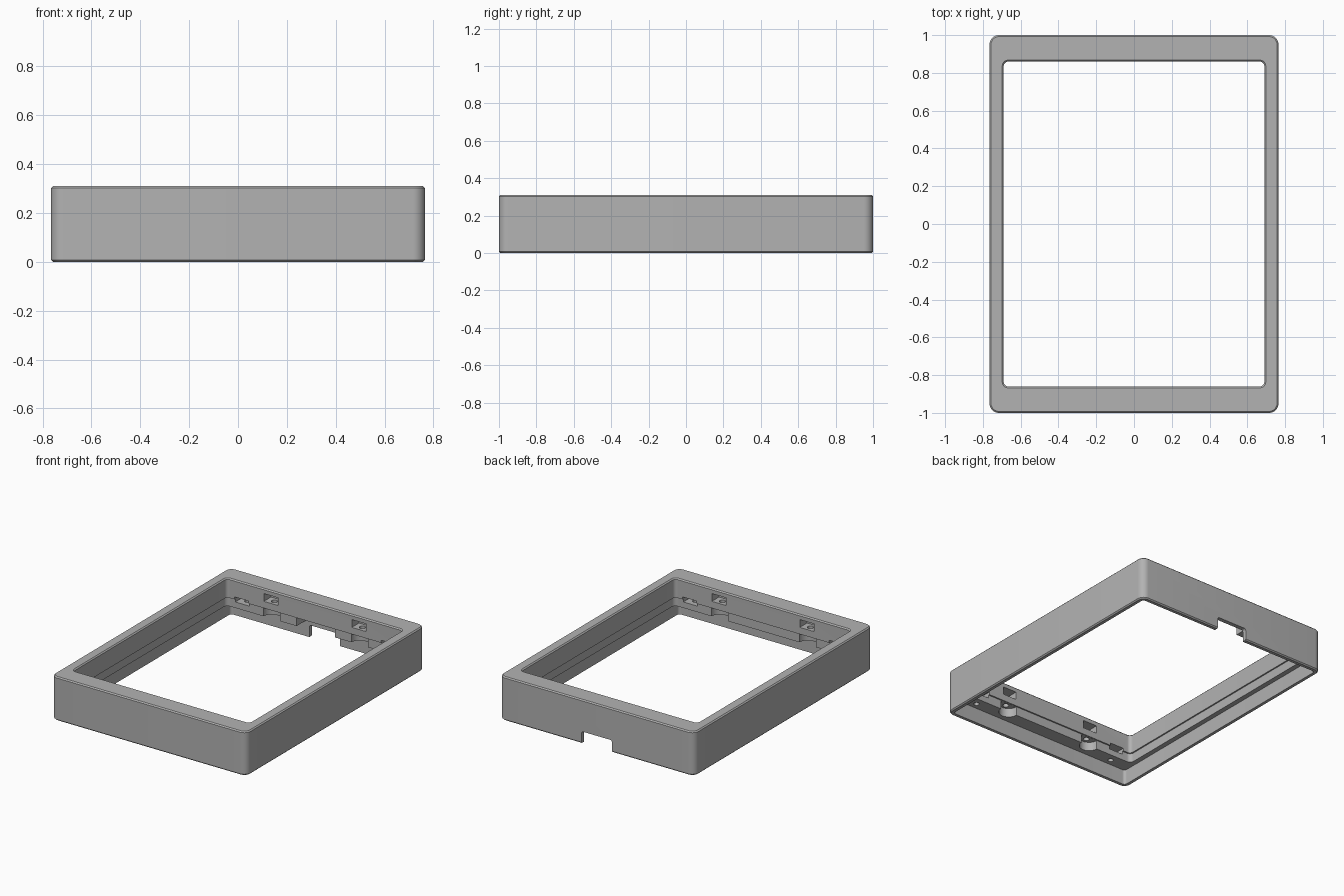
import bpy, bmesh, math
from mathutils import Matrix, Vector

if "Cube" in bpy.data.objects:
    bpy.data.objects.remove(bpy.data.objects["Cube"], do_unlink=True)

grey = bpy.data.materials.new("plain grey")
grey.use_nodes = True
colour = (0.45, 0.45, 0.45, 1)
grey.diffuse_color = colour
grey.node_tree.nodes["Principled BSDF"].inputs["Base Color"].default_value = colour


def make_object(name, bm):
    bmesh.ops.recalc_face_normals(bm, faces=bm.faces)
    mesh = bpy.data.meshes.new(name)
    bm.to_mesh(mesh)
    bm.free()
    mesh.materials.append(grey)
    obj = bpy.data.objects.new(name, mesh)
    bpy.context.collection.objects.link(obj)
    return obj


def rounded_ring(bm, hx, hy, r, z, steps=8):
    ring = []
    for corner, (sx, sy) in enumerate([(1, 1), (-1, 1), (-1, -1), (1, -1)]):
        for i in range(steps + 1):
            a = math.pi / 2 * (corner + i / steps)
            ring.append(bm.verts.new((sx * (hx - r) + r * math.cos(a),
                                      sy * (hy - r) + r * math.sin(a), z)))
    return ring


# Frame body: stepped wall section carried round the rectangle
section = [  # half width, half depth, corner radius, height
    (.757, .992, .042, 0), (.765, 1, .05, .008),
    (.765, 1, .05, .302), (.757, .992, .042, .31),
    (.698, .868, .033, .31), (.69, .86, .025, .302),
    (.69, .86, .025, .172), (.7, .87, .03, .172),
    (.7, .87, .03, .108), (.735, .97, .02, .108), (.735, .97, .02, 0),
]
bm = bmesh.new()
rings = [rounded_ring(bm, *s) for s in section]
for a, b in zip(rings, rings[1:] + rings[:1]):
    for i in range(len(a)):
        j = (i + 1) % len(a)
        bm.faces.new((a[i], a[j], b[j], b[i]))
frame = make_object("frame", bm)


def add_box(bm, x0, x1, y0, y1, z0, z1):
    size = Vector((x1 - x0, abs(y1 - y0), z1 - z0))
    centre = Vector((x0 + x1, y0 + y1, z0 + z1)) / 2
    bmesh.ops.create_cube(bm, size=1, matrix=Matrix.Translation(centre) @ Matrix.Diagonal(size.to_4d()))


def add_cylinder(bm, x, y, r, z0, z1):
    bmesh.ops.create_cone(bm, cap_ends=True, segments=24, radius1=r, radius2=r, depth=z1 - z0,
                          matrix=Matrix.Translation((x, y, (z0 + z1) / 2)))


def add_bay(bm, x, side, r, z0, z1):
    """Round-ended bay open towards the middle of the frame."""
    outline = [(x + r, .8), (x - r, .8)]
    outline += [(x - r * math.cos(math.pi * i / 16), .87 + r * math.sin(math.pi * i / 16))
                for i in range(17)]
    face = bm.faces.new([bm.verts.new((px, side * py, z0)) for px, py in outline])
    up = bmesh.ops.extrude_face_region(bm, geom=[face])["geom"]
    bmesh.ops.translate(bm, vec=(0, 0, z1 - z0),
                        verts=[v for v in up if isinstance(v, bmesh.types.BMVert)])


def cut(name, bm):
    cutter = make_object(name, bm)
    cutter.hide_render = True
    mod = frame.modifiers.new(name, "BOOLEAN")
    mod.operation = "DIFFERENCE"
    mod.solver = "EXACT"
    mod.object = cutter
    bpy.context.view_layer.objects.active = frame
    bpy.ops.object.modifier_apply(modifier=name)
    bpy.data.objects.remove(cutter, do_unlink=True)


# Nut slots, screw bays and screw holes in both end rails
slots, bays, holes = bmesh.new(), bmesh.new(), bmesh.new()
for side in (-1, 1):
    for x in (-.345, .345):
        add_box(slots, x - .055, x + .055, side * .8, side * .94, .22, .275)
        add_bay(bays, x, side, .065, .05, .171)
        add_cylinder(holes, x, side * .9, .02, .15, .25)
    for x in (-.575, .575):
        add_box(slots, x - .055, x + .055, side * .8, side * .96, .15, .19)
        add_cylinder(holes, x, side * .925, .018, .09, .17)
cut("nut_slots", slots)
cut("screw_bays", bays)
cut("screw_holes", holes)

# Cable notch in the back wall with a wider pocket behind it
notch = bmesh.new()
add_box(notch, -.12, .12, .9, 1.1, -.1, .085)
bmesh.ops.bevel(notch, geom=[e for e in notch.edges
                             if abs(e.verts[0].co.y - e.verts[1].co.y) > .1],
                offset=.015, segments=4, affect="EDGES", profile=.5)
cut("cable_notch", notch)
pocket = bmesh.new()
add_box(pocket, -.15, .15, .8, .969, .05, .171)
cut("cable_pocket", pocket)

# Smooth corners, sharp edges
bpy.ops.object.select_all(action="DESELECT")
frame.select_set(True)
bpy.context.view_layer.objects.active = frame
bpy.ops.object.shade_smooth_by_angle(angle=math.radians(30))
